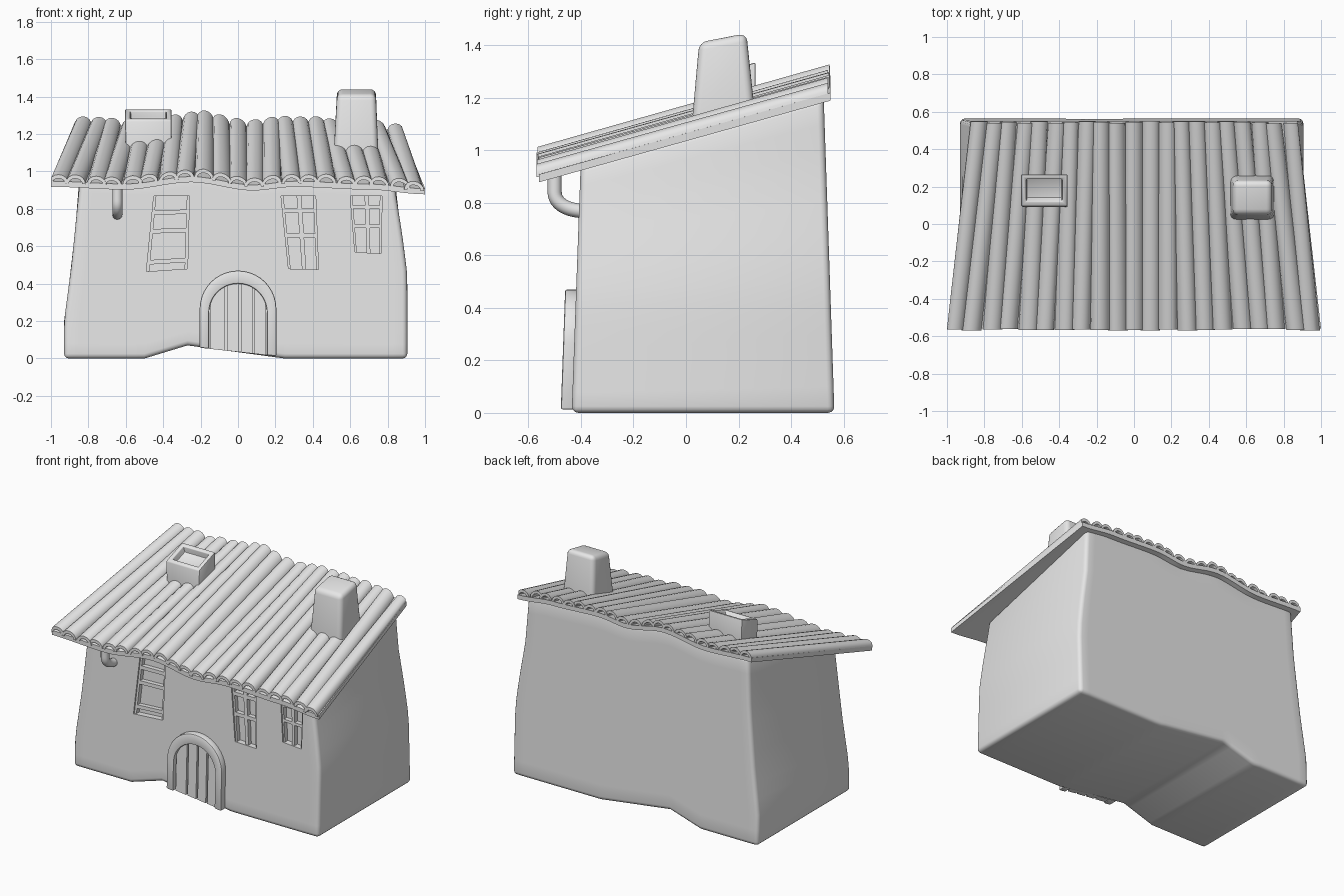
import bpy, bmesh, math, random
from mathutils import Vector

random.seed(4)
if "Cube" in bpy.data.objects:
    bpy.data.objects.remove(bpy.data.objects["Cube"])

clay = bpy.data.materials.new("clay_grey")
clay.use_nodes = True
clay.diffuse_color = (0.8, 0.8, 0.8, 1)
clay.node_tree.nodes["Principled BSDF"].inputs["Base Color"].default_value = (0.8, 0.8, 0.8, 1)


def interp(points, x, smooth=False):
    """Piecewise interpolation through (x, value) pairs."""
    if x <= points[0][0]:
        return points[0][1]
    for (x0, v0), (x1, v1) in zip(points, points[1:]):
        if x <= x1:
            t = (x - x0) / (x1 - x0)
            if smooth:
                t = t * t * (3 - 2 * t)
            return v0 + (v1 - v0) * t
    return points[-1][1]


EAVE = [(-1, .915), (-.6, .9), (-.25, .94), (.08, .895), (.3, .915), (.7, .9), (1, .875)]
GROUND = [(-.5, 0), (-.27, .07), (.25, 0)]
LEFT = [(0, -.93), (.2, -.93), (.5, -.89), (.9, -.85), (1.2, -.835)]
RIGHT = [(0, .905), (.45, .905), (.65, .88), (.9, .84), (1.2, .82)]


def roof_z(x, y):
    return interp(EAVE, x, True) + .28 * (y + .57)


def wall_y(z):
    return -.435 + .036 * z


def finish(obj, angle=35):
    """Bake modifiers, then shade and colour the part."""
    bpy.context.view_layer.update()
    mesh = bpy.data.meshes.new_from_object(obj.evaluated_get(bpy.context.evaluated_depsgraph_get()))
    name = obj.name
    bpy.data.objects.remove(obj)
    obj = bpy.data.objects.new(name, mesh)
    bpy.context.collection.objects.link(obj)
    mesh.materials.clear()
    mesh.materials.append(clay)
    bpy.ops.object.select_all(action='DESELECT')
    obj.select_set(True)
    bpy.context.view_layer.objects.active = obj
    bpy.ops.object.shade_smooth_by_angle(angle=math.radians(angle))
    return obj


def make(name, bm):
    bmesh.ops.recalc_face_normals(bm, faces=bm.faces[:])
    mesh = bpy.data.meshes.new(name)
    bm.to_mesh(mesh)
    bm.free()
    obj = bpy.data.objects.new(name, mesh)
    bpy.context.collection.objects.link(obj)
    return obj


def loft(name, rings):
    """Skin matching rings of points and cap both ends."""
    bm = bmesh.new()
    rows = [[bm.verts.new(p) for p in ring] for ring in rings]
    n = len(rows[0])
    for a, b in zip(rows, rows[1:]):
        for i in range(n):
            bm.faces.new((a[i], a[(i + 1) % n], b[(i + 1) % n], b[i]))
    bm.faces.new(rows[0])
    bm.faces.new(rows[-1])
    return make(name, bm)


def wall_plate(name, outline, front, back):
    """Extruded x-z outline that follows the lean of the front wall."""
    return loft(name, [[(x, wall_y(z) + d, z) for x, z in outline] for d in (front, back)])


def bevel(obj, width, segments=3):
    mod = obj.modifiers.new("bevel", 'BEVEL')
    mod.width, mod.segments = width, segments
    mod.limit_method, mod.angle_limit = 'ANGLE', math.radians(50)


# House body: a sliced cube bent into the crooked walls
bm = bmesh.new()
bmesh.ops.create_cube(bm, size=1)
cuts = [(Vector((i / 24 - .5, 0, 0)), Vector((1, 0, 0))) for i in range(1, 24)]
cuts += [(Vector(((x + .93) / 1.835 - .5, 0, 0)), Vector((1, 0, 0))) for x, _ in GROUND]
cuts += [(Vector((0, 0, i / 12 - .5)), Vector((0, 0, 1))) for i in range(1, 12)]
for co, no in cuts:
    bmesh.ops.bisect_plane(bm, geom=bm.verts[:] + bm.edges[:] + bm.faces[:], plane_co=co, plane_no=no)
for v in bm.verts:
    s, t = v.co.x + .5, v.co.z + .5
    x, back = -.93 + 1.835 * s, v.co.y > 0
    low, high = interp(GROUND, x), roof_z(x, .53 if back else -.4) + .01
    z = low + (high - low) * t
    y = .565 - .034 * z if back else wall_y(z)
    v.co = (interp(LEFT, z) * (1 - s) + interp(RIGHT, z) * s, y, z)
body = make("house_body", bm)
bevel(body, .025)

# Windows: corners run bottom-left, bottom-right, top-right, top-left
windows = [
    ("slatted_window", [(-.49, .465), (-.27, .48), (-.26, .87), (-.45, .87)], [], [.12, .53, .78]),
    ("middle_window", [(.27, .48), (.43, .475), (.415, .87), (.23, .87)], [.52], [.46, .8]),
    ("side_window", [(.625, .57), (.765, .56), (.77, .87), (.6, .87)], [.52], [.47, .8]),
]
cutters = []
for name, quad, uprights, rails in windows:
    bl, br, tr, tl = [Vector(p) for p in quad]

    def at(u, v):
        return bl.lerp(br, u).lerp(tl.lerp(tr, u), v)

    def bar(part, u0, u1, v0, v1):
        finish(wall_plate(name + part, [at(u0, v0), at(u1, v0), at(u1, v1), at(u0, v1)], .01, .05))

    cutter = wall_plate(name + "_cutter", quad, -.1, .04)
    cutter.hide_render = True
    cutters.append(cutter)
    mod = body.modifiers.new("opening", 'BOOLEAN')
    mod.operation, mod.solver, mod.object = 'DIFFERENCE', 'EXACT', cutter
    for u in uprights:
        bar("_upright", u - .07, u + .07, 0, 1)
    for v in rails:
        bar("_rail", 0, 1, v - .03, v + .03)
    bar("_left_jamb", 0, .07, 0, 1)
    bar("_right_jamb", .93, 1, 0, 1)
finish(body)
for cutter in cutters:
    bpy.data.objects.remove(cutter)


# Arched door: frame, backing panel and planks
def sill(x):
    return .035 - .11 * x


def arch(r, top):
    curve = [(-r * math.cos(math.pi * i / 20), top - r + r * math.sin(math.pi * i / 20)) for i in range(21)]
    return [(-r, sill(-r))] + curve + [(r, sill(r))]


bm = bmesh.new()
pairs = list(zip(arch(.205, .47), arch(.155, .4)))
rows = []
for outer, inner in pairs:
    rows.append([bm.verts.new((x, wall_y(z) + d, z))
                 for (x, z), d in ((outer, .02), (outer, -.042), (inner, -.042), (inner, .02))])
for a, b in zip(rows, rows[1:]):
    for i in range(4):
        bm.faces.new((a[i], a[(i + 1) % 4], b[(i + 1) % 4], b[i]))
bm.faces.new(rows[0])
bm.faces.new(rows[-1])
frame = make("door_frame", bm)
bevel(frame, .008, 2)
finish(frame)
finish(wall_plate("door_panel", arch(.157, .402), -.006, .02))
edges = [-.154, -.065, .01, .083, .154]
for a, b in zip(edges, edges[1:]):
    a, b = a + .006, b - .006
    xs = [a + (b - a) * i / 6 for i in range(7)]
    top = [(x, .245 + math.sqrt(.155 ** 2 - x * x)) for x in xs]
    finish(wall_plate("door_plank", [(a, sill(a))] + top + [(b, sill(b))], -.022, 0))

# Roof slab: wavy across, narrowing to the back
FRONT, BACK, COLS = -.56, .55, 40


def roof_point(u, y, lift):
    x = u * (1 - .125 * (y - FRONT) / (BACK - FRONT))
    return (x, y, roof_z(u, y) + lift)


us = [-1 + 2 * i / COLS for i in range(COLS + 1)]
finish(loft("roof_slab", [[roof_point(u, FRONT, 0), roof_point(u, BACK, 0),
                           roof_point(u, BACK, .03), roof_point(u, FRONT, .03)] for u in us]))

# Roof tiles: long crescent shells side by side
TILES, ARC = 21, 8
pitch = 2 / TILES
for k in range(TILES):
    mid = -1 + pitch * (k + .5)
    skew, rise = random.uniform(-.012, .012), random.uniform(-.006, .006)
    rings = []
    for y, shift in ((FRONT - random.uniform(0, .01), skew), (BACK - random.uniform(0, .012), -skew)):
        ring = []
        for r, h, order in ((.053, .048, 1), (.036, .028, -1)):
            for i in list(range(ARC + 1))[::order]:
                a = math.pi * i / ARC
                u = max(-1, min(1, mid + shift + r * math.cos(a)))
                ring.append(roof_point(u, y, .024 + rise + h * math.sin(a)))
        rings.append(ring)
    finish(loft("roof_tile", rings), 45)


# Chimneys
def block(name, bottom, z, top, z_front, z_back):
    def ring(b, zf, zb):
        x0, x1, y0, y1 = b
        return [(x0, y0, zf), (x1, y0, zf), (x1, y1, zb), (x0, y1, zb)]
    return loft(name, [ring(bottom, z, z), ring(top, z_front, z_back)])


tall = block("tall_chimney", (.508, .753, .015, .275), 1.02, (.53, .737, .05, .23), 1.41, 1.445)
bevel(tall, .03, 4)
finish(tall)

short = block("short_chimney", (-.595, -.355, .085, .265), 1.02, (-.605, -.355, .095, .265), 1.275, 1.335)
bm = bmesh.new()
bm.from_mesh(short.data)
top = max(bm.faces, key=lambda f: f.calc_center_median().z)
bmesh.ops.inset_individual(bm, faces=[top], thickness=.04)
bmesh.ops.inset_individual(bm, faces=[top], thickness=.004, depth=-.045)
bm.to_mesh(short.data)
bm.free()
bevel(short, .008, 2)
finish(short)

# Drain pipe bending from the eave into the wall
curve = bpy.data.curves.new("drain_pipe", 'CURVE')
curve.dimensions, curve.bevel_depth, curve.bevel_resolution = '3D', .027, 4
curve.use_fill_caps = True
spline = curve.splines.new('BEZIER')
spline.bezier_points.add(2)
for p, co, pull in zip(spline.bezier_points,
                       [(-.5, .93), (-.5, .84), (-.38, .768)],
                       [(0, -.03), (0, -.045), (.07, 0)]):
    p.co = (-.645, *co)
    p.handle_left = (-.645, co[0] - pull[0], co[1] - pull[1])
    p.handle_right = (-.645, co[0] + pull[0], co[1] + pull[1])
pipe = bpy.data.objects.new("drain_pipe", curve)
bpy.context.collection.objects.link(pipe)
finish(pipe)
